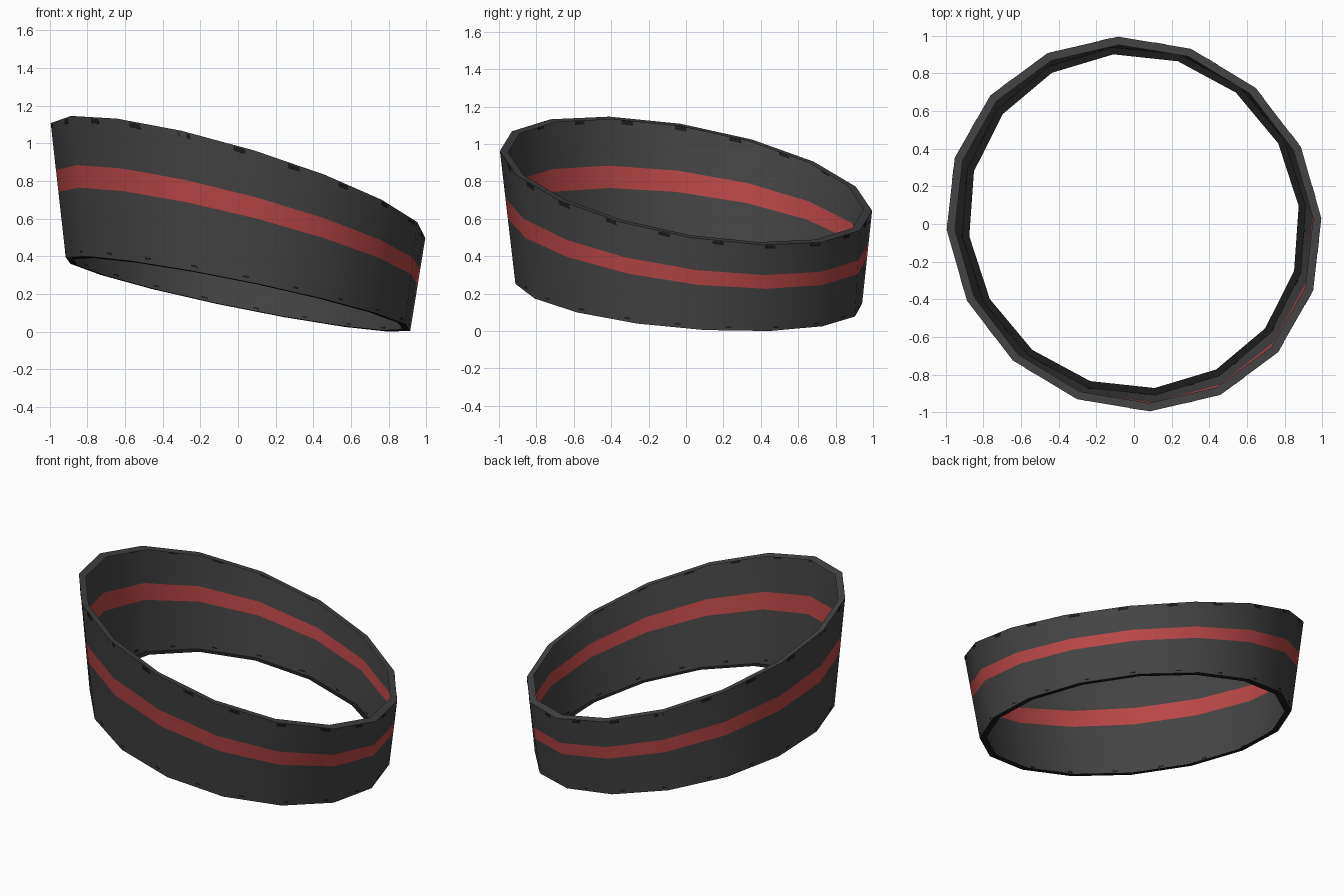
import bpy, bmesh, math
from mathutils import Vector

if "Cube" in bpy.data.objects:
    bpy.data.objects.remove(bpy.data.objects["Cube"])

N = 16

def material(name, col):
    m = bpy.data.materials.new(name)
    m.diffuse_color = (*col, 1)
    m.use_nodes = True
    m.node_tree.nodes["Principled BSDF"].inputs["Base Color"].default_value = m.diffuse_color
    return m

grey = material("dark grey", (0.058, 0.058, 0.058))
red = material("red", (0.49, 0.062, 0.062))
black = material("black", (0.012, 0.012, 0.012))

# each rim is a tilted ellipse: centre, first axis, second axis
TOP = [Vector(v) for v in ((0, 0, .803), (.995, .03, -.305), (-.085, .995, -.16))]
BOTTOM = [Vector(v) for v in ((0, .015, .2), (.915, .084, -.195), (-.115, .927, -.052))]
INNER = 0.956   # inner edge of the flat rims
SKIN = 0.996    # inner face of the thin wall

def corner(k, t, s=1):
    a = 2 * math.pi * k / N
    lo, hi = (r[0] + s * (r[1] * math.cos(a) + r[2] * math.sin(a)) for r in (BOTTOM, TOP))
    return lo.lerp(hi, t)

def wall(u, t, s):
    """Point on the flat-sided wall, u counted in sides."""
    k = math.floor(u)
    return corner(k, t, s).lerp(corner(k + 1, t, s), u - k)

def finish(name, bm, mats, smooth=False):
    me = bpy.data.meshes.new(name)
    bm.to_mesh(me)
    bm.free()
    for m in mats:
        me.materials.append(m)
    for p in me.polygons:
        p.use_smooth = smooth
    ob = bpy.data.objects.new(name, me)
    bpy.context.collection.objects.link(ob)

def strip(name, section, mats, smooth=False, flip=False, stripe=None):
    """Open ring swept from (height, scale) points."""
    bm = bmesh.new()
    rings = [[bm.verts.new(corner(k, t, s)) for t, s in section] for k in range(N)]
    for k in range(N):
        a, b = rings[k], rings[(k + 1) % N]
        for i in range(len(section) - 1):
            q = (a[i], b[i], b[i + 1], a[i + 1])
            f = bm.faces.new(q[::-1] if flip else q)
            f.material_index = 1 if i == stripe else 0
    finish(name, bm, mats, smooth)

# thin wall, outside and inside, with the red stripe round the middle
heights = (0, .49, .65, 1)
strip("outer_wall", [(t, 1) for t in heights], [grey, red], True, False, 1)
strip("inner_wall", [(t, SKIN) for t in heights], [grey, red], True, True, 1)

# flat rims reaching inwards: grey on top, black below
strip("top_rim", [(1, 1), (1, INNER)], [grey])
strip("bottom_rim", [(0, 1), (0, INNER)], [black], flip=True)

# small dark studs through the wall, close to both rims
bm = bmesh.new()
for n in range(21):
    u = ((-90 + n * 360 / 21 - 4.5) / 360 * N) % N
    for t0, t1, w in ((.955, .99, .065), (.03, .045, .035)):
        v = [bm.verts.new(wall(u + du * w * 1.25, t, s))
             for s in (1.002, SKIN - .002) for t in (t0, t1) for du in (-1, 1)]
        for q in ((0, 1, 3, 2), (4, 6, 7, 5), (0, 4, 5, 1), (2, 3, 7, 6), (0, 2, 6, 4), (1, 5, 7, 3)):
            bm.faces.new([v[i] for i in q])
bmesh.ops.recalc_face_normals(bm, faces=bm.faces)
finish("rim_studs", bm, [black])
